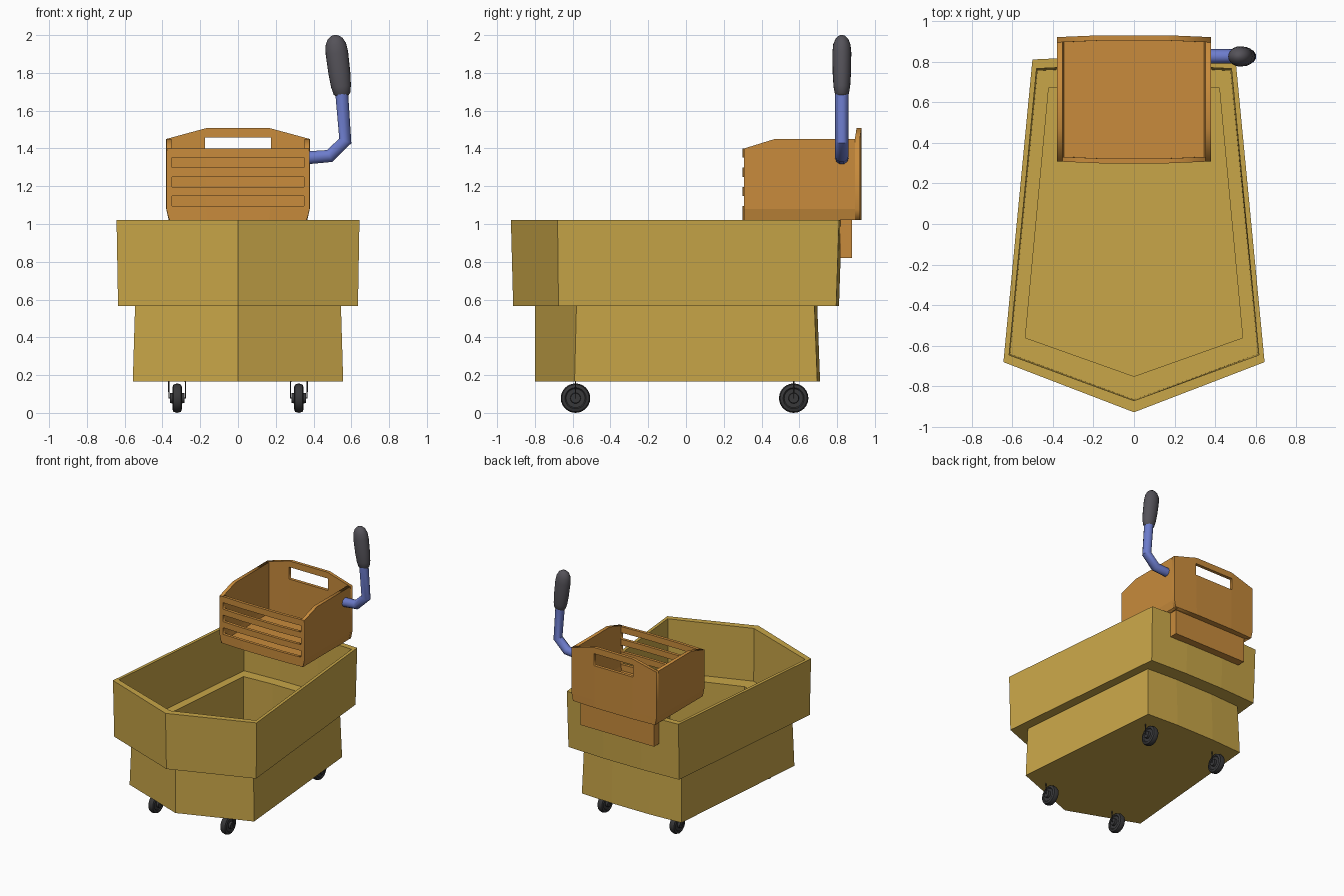
import bpy, bmesh, math
from mathutils import Vector, Matrix

if "Cube" in bpy.data.objects:
    bpy.data.objects.remove(bpy.data.objects["Cube"])


def material(name, rgb):
    m = bpy.data.materials.new(name)
    m.diffuse_color = (*rgb, 1)
    m.use_nodes = True
    m.node_tree.nodes["Principled BSDF"].inputs["Base Color"].default_value = m.diffuse_color
    return m


OCHRE = material("ochre", (0.58, 0.38, 0.065))
ORANGE = material("orange", (0.58, 0.26, 0.045))
BLUE = material("blue", (0.15, 0.20, 0.60))
CHARCOAL = material("charcoal", (0.09, 0.085, 0.10))
BLACK = material("black", (0.04, 0.04, 0.042))


def finish(name, bm, mat, smooth=False):
    bmesh.ops.recalc_face_normals(bm, faces=bm.faces)
    me = bpy.data.meshes.new(name)
    bm.to_mesh(me)
    bm.free()
    ob = bpy.data.objects.new(name, me)
    bpy.context.collection.objects.link(ob)
    me.materials.append(mat)
    if smooth:
        bpy.ops.object.select_all(action='DESELECT')
        ob.select_set(True)
        bpy.context.view_layer.objects.active = ob
        bpy.ops.object.shade_smooth_by_angle(angle=math.radians(40))
    return ob


def loft(name, rings, mat, smooth=False):
    bm = bmesh.new()
    loops = [[bm.verts.new(p) for p in r] for r in rings]
    n = len(loops[0])
    for a, b in zip(loops, loops[1:]):
        for i in range(n):
            bm.faces.new((a[i], a[(i + 1) % n], b[(i + 1) % n], b[i]))
    bm.faces.new(loops[0])
    bm.faces.new(loops[-1])
    return finish(name, bm, mat, smooth)


def block(name, lo, hi, mat):
    lo, hi = Vector(lo), Vector(hi)
    rect = [(lo.x, lo.y), (hi.x, lo.y), (hi.x, hi.y), (lo.x, hi.y)]
    return loft(name, [[(x, y, z) for x, y in rect] for z in (lo.z, hi.z)], mat)


def curve_mesh(splines, **settings):
    """Poly curve turned into a bmesh; each spline is (points, cyclic)."""
    cu = bpy.data.curves.new("helper", 'CURVE')
    for k, v in settings.items():
        setattr(cu, k, v)
    for pts, cyclic in splines:
        sp = cu.splines.new('POLY')
        sp.points.add(len(pts) - 1)
        for p, q in zip(sp.points, pts):
            p.co = (*q, 1)
        sp.use_cyclic_u = cyclic
    ob = bpy.data.objects.new("helper", cu)
    bpy.context.collection.objects.link(ob)
    me = bpy.data.meshes.new_from_object(ob.evaluated_get(bpy.context.evaluated_depsgraph_get()))
    bm = bmesh.new()
    bm.from_mesh(me)
    bmesh.ops.remove_doubles(bm, verts=bm.verts, dist=1e-5)
    bpy.data.objects.remove(ob)
    bpy.data.meshes.remove(me)
    return bm


def tube(name, pts, r, res, mat):
    bm = curve_mesh([(pts, False)], dimensions='3D', bevel_depth=r,
                    bevel_resolution=res, use_fill_caps=True)
    return finish(name, bm, mat, True)


def panel(name, loops, half, place, bulge=0):
    """Flat crate panel with holes, bowed outward and drawn in at its foot."""
    bm = curve_mesh([([(u, v, 0) for u, v in l], True) for l in loops],
                    dimensions='2D', fill_mode='BOTH', extrude=half)
    for v in bm.verts:
        v.co = place(*v.co)
    cuts = [((0, 0, 1.08), (0, 0, 1))]
    if bulge:
        cuts += [((s * 0.17, 0, 0), (1, 0, 0)) for s in (-1, 1)]
    for co, no in cuts:
        bmesh.ops.bisect_plane(bm, geom=bm.verts[:] + bm.edges[:] + bm.faces[:],
                               plane_co=co, plane_no=no)
    for v in bm.verts:
        v.co.y += bulge * max(0, min(1, (0.38 - abs(v.co.x)) / 0.21))
        if v.co.z < 1.08:
            v.co.x *= 1 - 0.035 * (1.08 - v.co.z) / 0.06
    return finish(name, bm, ORANGE)


def rect(x, lo, hi):
    return [(-x, lo), (x, lo), (x, hi), (-x, hi)]


# Stepped tub: outer walls, rim, ledge and well in one loft
def hull(z, xb, yb, xf, yf, nose):
    half = [(xf, yf), (xb, yb), (0.17, yb + 0.015)]
    return [(0, nose, z)] + [(x, y, z) for x, y in half] + \
           [(-x, y, z) for x, y in reversed(half)]


loft("tub", [
    hull(0.165, 0.445, 0.695, 0.557, -0.59, -0.80),
    hull(0.565, 0.435, 0.68, 0.545, -0.58, -0.80),
    hull(0.565, 0.495, 0.795, 0.635, -0.675, -0.915),
    hull(1.02, 0.50, 0.81, 0.643, -0.68, -0.927),
    hull(1.02, 0.48, 0.765, 0.615, -0.645, -0.87),
    hull(0.595, 0.475, 0.755, 0.61, -0.64, -0.865),
    hull(0.595, 0.42, 0.67, 0.535, -0.56, -0.75),
    hull(0.20, 0.42, 0.67, 0.535, -0.56, -0.75)], OCHRE)

# Crate with slatted front, hand hole in the back, and hanging bracket
panel("crate_back",
      [[(-0.38, 1.02), (0.38, 1.02), (0.38, 1.45), (0.17, 1.507), (-0.17, 1.507), (-0.38, 1.45)],
       rect(0.175, 1.36, 1.457)], 0.013,
      lambda u, v, w: (u, 0.907 + w, v), 0.009)
panel("crate_front",
      [rect(0.375, 1.02, 1.40)] + [rect(0.35, z, z + 0.053) for z in (1.095, 1.197, 1.298)], 0.012,
      lambda u, v, w: (u, 0.32 + w, v), -0.009)
side = [(0.308, 1.02), (0.92, 1.02), (0.92, 1.45), (0.47, 1.45), (0.308, 1.40)]
for s, label in ((-1, "left"), (1, "right")):
    panel("crate_side_" + label, [side], 0.014,
          lambda u, v, w, s=s: (s * 0.365 + w, u, v))
block("crate_floor", (-0.355, 0.315, 1.021), (0.355, 0.91, 1.045), ORANGE)
block("crate_bracket", (-0.33, 0.815, 0.82), (0.33, 0.88, 1.022), ORANGE)

# Lever arm and grip
Y = 0.825
tube("lever_arm", [(0.36, Y, 1.35), (0.485, Y, 1.36), (0.568, Y, 1.44), (0.547, Y, 1.72)],
     0.036, 3, BLUE)
grip = [(0, 0.032), (0.012, 0.042), (0.05, 0.05), (0.12, 0.055), (0.23, 0.057),
        (0.275, 0.052), (0.305, 0.038), (0.32, 0.02), (0.325, 0.006)]
tilt = Matrix.Translation((0.552, Y, 1.678)) @ Matrix.Rotation(-0.125, 4, 'Y')
loft("lever_grip", [[tilt @ Vector((1.05 * r * math.cos(a), 0.88 * r * math.sin(a), h))
                     for a in (math.tau * i / 20 for i in range(20))] for h, r in grip],
     CHARCOAL, True)

# Four small wheels on wire forks
half = [(0.038, 0.012), (0.038, 0.026), (0.02, 0.028), (0.02, 0.05), (0.026, 0.056), (0.02, 0.072)]
tread = [(-x, r) for x, r in half] + [(0, 0.078)] + half[::-1]
for wy, fb in ((-0.585, "front"), (0.57, "back")):
    for s, label in ((-1, "left"), (1, "right")):
        wx = s * 0.322
        loft(f"wheel_{fb}_{label}",
             [[(wx + x, wy + r * math.cos(a), 0.078 + r * math.sin(a))
               for a in (math.tau * i / 24 for i in range(24))] for x, r in tread], BLACK, True)
        tube(f"wheel_fork_{fb}_{label}",
             [(wx - 0.044, wy, 0.17), (wx - 0.044, wy, 0.078),
              (wx + 0.044, wy, 0.078), (wx + 0.044, wy, 0.17)], 0.004, 1, BLACK)
